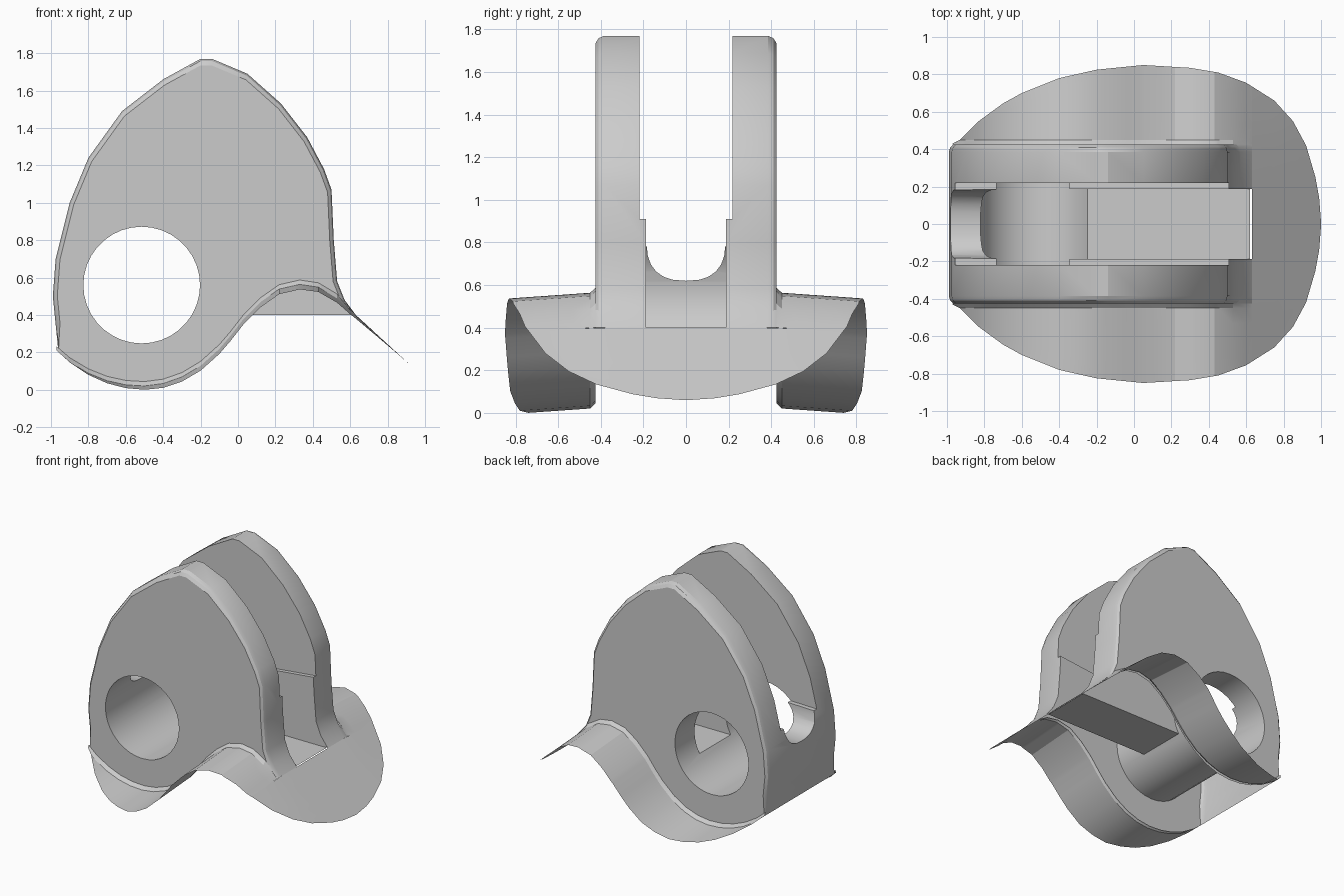
import bpy, bmesh, math

if "Cube" in bpy.data.objects:
    bpy.data.objects.remove(bpy.data.objects["Cube"])

WAVE = [(-.97, .21), (-.9, .15), (-.8, .09), (-.7, .05), (-.6, .028), (-.5, .022), (-.4, .035),
        (-.3, .07), (-.2, .13), (-.1, .22), (-.04, .29), (.03, .38), (.12, .47), (.22, .54),
        (.33, .565), (.43, .55), (.53, .49), (.63, .40), (1, .06)]
WIDTH = [(-.97, .43), (-.93, .45), (-.9, .48), (-.83, .55), (-.7, .645), (-.6, .7), (-.4, .78),
         (-.2, .825), (.05, .85), (.3, .835), (.45, .81), (.6, .755), (.75, .66), (.85, .55),
         (.92, .42), (.97, .25), (.99, .14), (1, .01)]
RIM = [(-.96, .2), (-.975, .35), (-.99, .5), (-.975, .7), (-.9, 1.0), (-.8, 1.24), (-.62, 1.49),
       (-.4, 1.66), (-.2, 1.77), (-.14, 1.77), (.05, 1.69), (.23, 1.53), (.37, 1.35), (.46, 1.18),
       (.5, 1.07), (.512, .8), (.53, .58), (.57, .48), (.63, .40)]
HX, HZ, HR = -.515, .56, .312
WALL = .425


def lerp(table, x):
    for (a, p), (b, q) in zip(table, table[1:]):
        if x <= b:
            return p + (q - p) * (x - a) / (b - a)
    return table[-1][1]


def wave(x):
    return lerp(WAVE, x)


def finish(name, bm):
    me = bpy.data.meshes.new(name)
    bm.to_mesh(me)
    bm.free()
    ob = bpy.data.objects.new(name, me)
    bpy.context.collection.objects.link(ob)
    return ob


def loft(name, rings):
    """Closed solid through equal-length rings of 3D points."""
    bm = bmesh.new()
    rows = [[bm.verts.new(p) for p in r] for r in rings]
    n = len(rows[0])
    for a, b in zip(rows, rows[1:]):
        for i in range(n):
            j = (i + 1) % n
            bm.faces.new((a[i], a[j], b[j], b[i]))
    bm.faces.new(rows[0])
    bm.faces.new(rows[-1][::-1])
    bmesh.ops.recalc_face_normals(bm, faces=bm.faces)
    return finish(name, bm)


def prism_y(name, pts, half):
    return loft(name, [[(x, y, z) for x, z in pts] for y in (-half, half)])


def boolean(ob, tool, op):
    m = ob.modifiers.new("cut", 'BOOLEAN')
    m.operation, m.solver, m.object = op, 'EXACT', tool
    bpy.context.view_layer.objects.active = ob
    bpy.ops.object.modifier_apply(modifier=m.name)
    bpy.data.objects.remove(tool, do_unlink=True)


def smooth(ob):
    bpy.ops.object.select_all(action='DESELECT')
    ob.select_set(True)
    bpy.context.view_layer.objects.active = ob
    bpy.ops.object.shade_smooth_by_angle(angle=math.radians(22))


# Body: pointed arch outline with a softened outer edge, wavy underside
under = [(x, z) for x, z in reversed(WAVE) if -.95 < x < .62]
rings = []
for y, s in ((-WALL, .97), (-.41, .99), (-.385, 1), (.385, 1), (.41, .99), (WALL, .97)):
    top = [RIM[0]] + [(-.2 + (x + .2) * s, .6 + (z - .6) * s) for x, z in RIM[1:-1]] + [RIM[-1]]
    rings.append([(x, y, z) for x, z in top + under])
body = loft("twin_plate_body", rings)

# Slot support that dips below the wavy base
boolean(body, prism_y("support", [(-.27, .25), (.62, .25), (.62, .405), (.57, .47), (.52, .54),
                                  (.4, .62), (-.27, .62)], .3), 'UNION')
# Wheel gap between the plates, narrow slot, rounded inlet and cross hole
boolean(body, prism_y("gap", [(-1.2, .77), (-.74, .78), (.7, .93), (.7, 2), (-1.2, 2)], .218),
        'DIFFERENCE')
boolean(body, prism_y("slot", [(-.5, .4), (.8, .4), (.8, 1.1), (-.5, 1.1)], .188), 'DIFFERENCE')
u = []
for i in range(13):
    a = math.pi * i / 12
    c, s = math.cos(a), math.sin(a)
    u.append((.185 * math.copysign(abs(c) ** .8, c), .8 - .18 * s ** .8 if s > 1e-6 else .8))
u = [(.185, .95)] + u + [(-.185, .95)]
boolean(body, loft("inlet", [[(x, y, z) for y, z in u] for x in (-1.2, -.55)]), 'DIFFERENCE')
ring = [(HX + HR * math.cos(math.tau * i / 36), HZ + HR * math.sin(math.tau * i / 36))
        for i in range(36)]
boolean(body, prism_y("hole", ring, 1), 'DIFFERENCE')

# Open the underside so the body is a hollow shell
bm = bmesh.new()
bm.from_mesh(body.data)
bm.normal_update()
dead = []
for f in bm.faces:
    c, n = f.calc_center_median(), f.normal
    below = n.z < -.3 and math.hypot(c.x - HX, c.z - HZ) > .4
    side = abs(abs(c.y) - .3) < .003 and abs(n.y) > .9
    end = abs(c.x - .62) < .003 and n.x > .9 and c.z < .41
    if below or side or end:
        dead.append(f)
bmesh.ops.delete(bm, geom=dead, context='FACES')
bm.to_mesh(body.data)
bm.free()
smooth(body)

# Wavy base sheet: two side wings and a full-width tongue
xs = sorted({x for x, _ in WAVE} | {x for x, _ in WIDTH})


def height(x, y):
    tilt = .07 * max(0, y - .43) * max(0, min(1, (1 - x) / .4))
    return wave(x) - tilt


bm = bmesh.new()
for side in (1, -1):
    prev = None
    for x in [v for v in xs if v <= .63]:
        w = lerp(WIDTH, x)
        y1 = min(.45, w)
        ys = [WALL, y1] + [y1 + (w - y1) * k / 4 for k in range(1, 5)]
        row = [bm.verts.new((x, side * y, height(x, y) + (.022 if k == 0 and x < .6 else 0)))
               for k, y in enumerate(ys)]
        if prev:
            for i in range(5):
                bm.faces.new((prev[i], row[i], row[i + 1], prev[i + 1]))
        prev = row
prev = None
for x in [v for v in xs if v >= .63]:
    w = lerp(WIDTH, x)
    row = [bm.verts.new((x, w * k / 6, height(x, abs(w * k / 6)))) for k in range(-6, 7)]
    if prev:
        for i in range(12):
            bm.faces.new((prev[i], row[i], row[i + 1], prev[i + 1]))
    prev = row
bmesh.ops.remove_doubles(bm, verts=bm.verts, dist=.0005)
bm.normal_update()
bmesh.ops.reverse_faces(bm, faces=[f for f in bm.faces if f.normal.z < 0])
sheet = finish("wavy_base_sheet", bm)
smooth(sheet)
